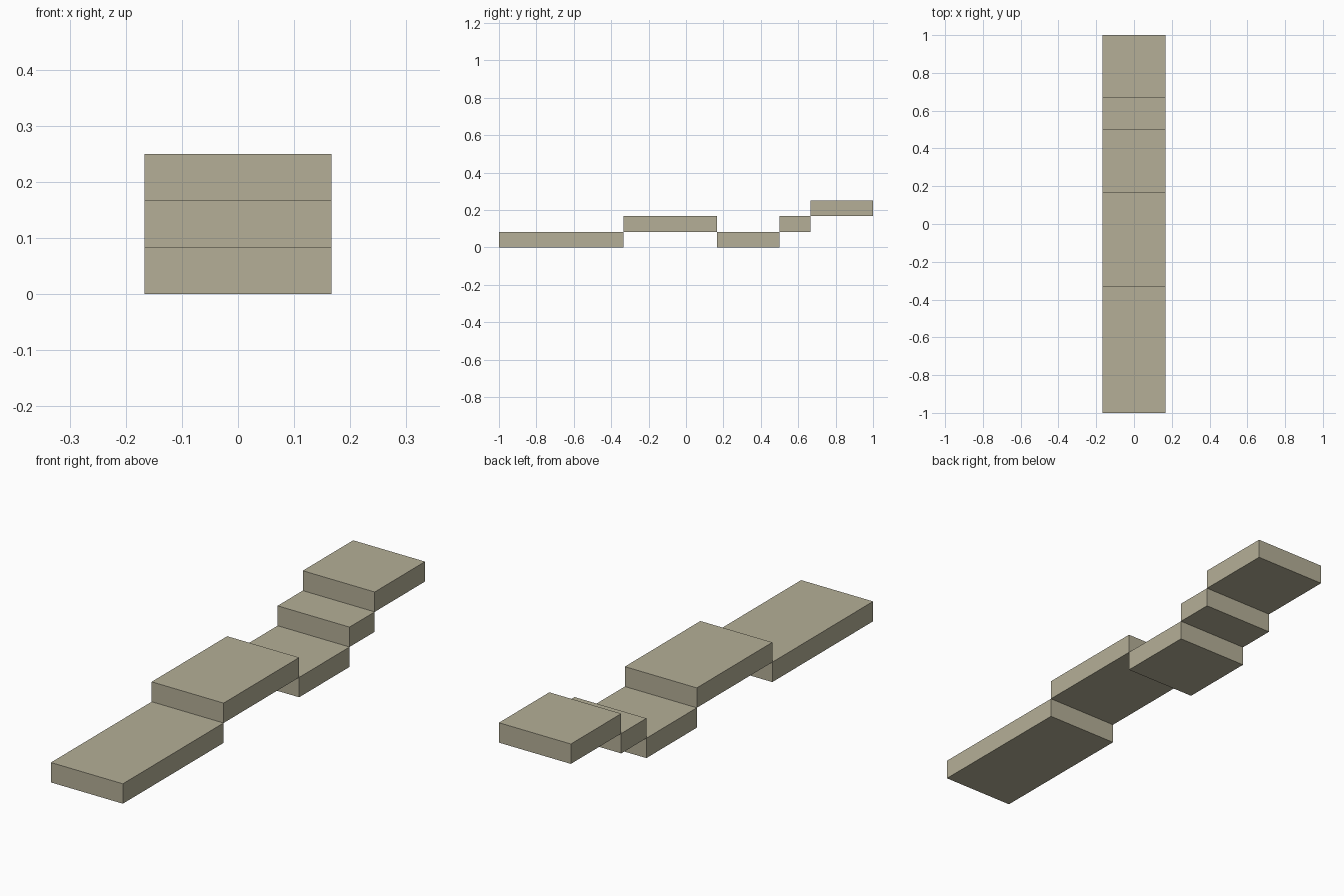
import bpy

cube = bpy.data.objects.get("Cube")
if cube:
    bpy.data.objects.remove(cube, do_unlink=True)

UNIT = 1 / 6          # length module along y
THICK = UNIT / 2      # slab thickness and step height
WIDTH = 2 * UNIT

# One matte stone colour for every slab
stone = bpy.data.materials.new("khaki_stone")
stone.use_nodes = True
colour = (0.46, 0.43, 0.31, 1)
stone.diffuse_color = colour
stone.node_tree.nodes["Principled BSDF"].inputs["Base Color"].default_value = colour


def slab(name, start, length, level):
    """Box slab running along y, resting on the given step level."""
    centre = (0, start + length / 2, (level + 0.5) * THICK)
    bpy.ops.mesh.primitive_cube_add(size=1, location=centre)
    obj = bpy.context.object
    obj.name = name
    obj.scale = (WIDTH, length, THICK)
    bpy.ops.object.transform_apply(location=False, rotation=False, scale=True)
    obj.data.materials.append(stone)


# Slabs laid end to end from front to back: name, length in modules, level
SLABS = [
    ("front_platform", 4, 0),
    ("raised_platform", 3, 1),
    ("lower_platform", 2, 0),
    ("step", 1, 1),
    ("top_platform", 2, 2),
]
y = -1
for name, modules, level in SLABS:
    slab(name, y, modules * UNIT, level)
    y += modules * UNIT
